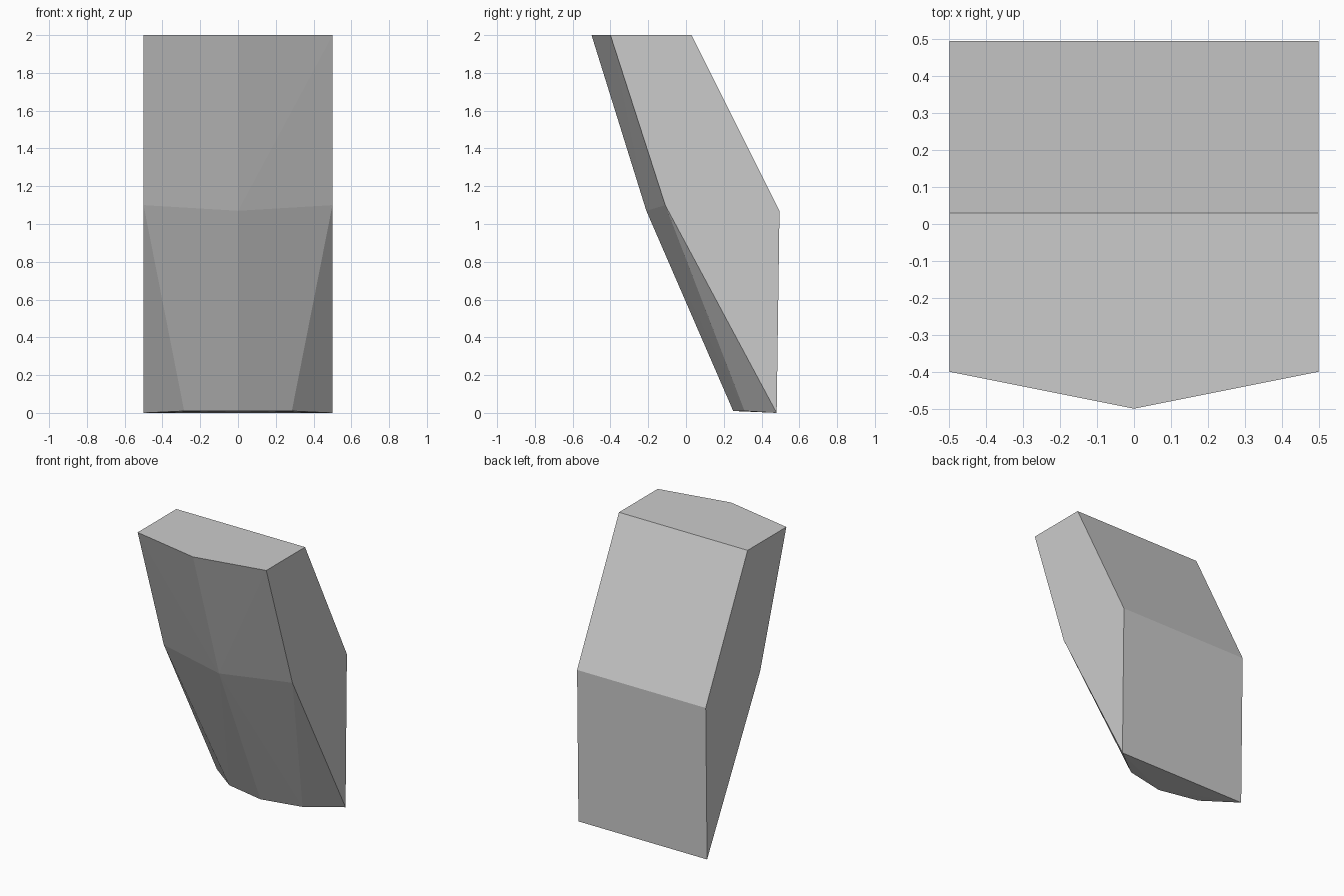
import bpy
import bmesh

cube = bpy.data.objects.get("Cube")
if cube:
    bpy.data.objects.remove(cube, do_unlink=True)

# Single plain grey
grey = bpy.data.materials.new("plain_grey")
grey.use_nodes = True
colour = (0.6, 0.6, 0.6, 1.0)
grey.diffuse_color = colour
grey.node_tree.nodes["Principled BSDF"].inputs["Base Color"].default_value = colour

HALF = 0.5

# Mirrored corners as (x, y, z), then points on the centre ridge and back
corners = [
    (HALF, -0.40, 2.0), (HALF, 0.03, 2.0),      # top
    (HALF, -0.11, 1.1), (HALF, 0.495, 1.07),    # waist
    (0.285, 0.31, 0.01), (HALF, 0.48, 0.0),     # base
]
ridge = [(0, -0.50, 2.0), (0, -0.21, 1.07), (0, 0.25, 0.01)]
points = ridge + [(side * x, y, z) for x, y, z in corners for side in (-1, 1)]

# Faceted block: the convex skin over the points
bm = bmesh.new()
for p in points:
    bm.verts.new(p)
bmesh.ops.convex_hull(bm, input=bm.verts[:])
bmesh.ops.dissolve_limit(bm, angle_limit=0.005, verts=bm.verts[:], edges=bm.edges[:])
bmesh.ops.recalc_face_normals(bm, faces=bm.faces[:])

mesh = bpy.data.meshes.new("faceted_block")
bm.to_mesh(mesh)
bm.free()
mesh.materials.append(grey)
block = bpy.data.objects.new("faceted_block", mesh)
bpy.context.collection.objects.link(block)
